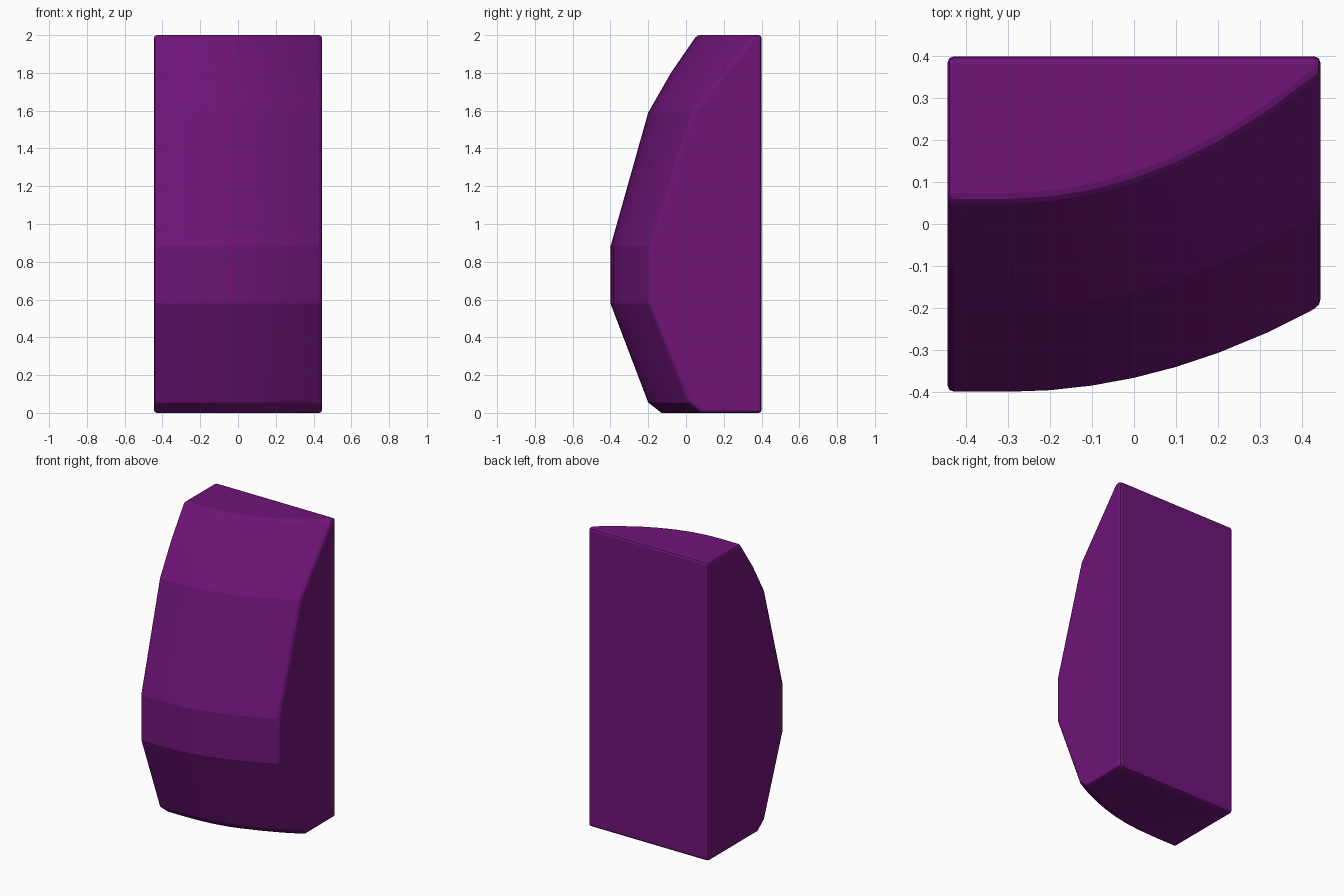
import bpy, bmesh, math

if "Cube" in bpy.data.objects:
    bpy.data.objects.remove(bpy.data.objects["Cube"])

# Front profile: (z, y at the left side, y at the right side)
PROFILE = [(0.0, -0.13, 0.08), (0.055, -0.20, 0.015), (0.58, -0.40, -0.195),
           (0.88, -0.40, -0.195), (1.59, -0.20, 0.03), (1.8, -0.08, 0.2),
           (2.0, 0.058, 0.362)]
X0, X1, BACK = -0.445, 0.445, 0.40
XS = [X0, -0.3, -0.2, -0.1, 0.0, 0.1, 0.2, 0.32, X1]


def sweep(x):
    """How far the front has curved back at x (0 left, 1 right)."""
    return max(0.0, (x + 0.3) / (X1 + 0.3)) ** 2


# Curved front swept across the width
bm = bmesh.new()
grid = [[bm.verts.new((x, a + (b - a) * sweep(x), z)) for z, a, b in PROFILE] for x in XS]
for c0, c1 in zip(grid, grid[1:]):
    for j in range(len(PROFILE) - 1):
        bm.faces.new((c0[j], c1[j], c1[j + 1], c0[j + 1]))

# Flat back, sides, bottom and top
lb, lt, rb, rt = [bm.verts.new((x, BACK, z)) for x in (X0, X1) for z in (0, 2)]
bm.faces.new((lb, lt, rt, rb))
bm.faces.new(grid[0] + [lt, lb])
bm.faces.new(grid[-1] + [rt, rb])
bm.faces.new([c[0] for c in grid] + [rb, lb])
bm.faces.new([c[-1] for c in grid] + [rt, lt])
bmesh.ops.recalc_face_normals(bm, faces=bm.faces)

mesh = bpy.data.meshes.new("curved_block")
bm.to_mesh(mesh)
bm.free()
block = bpy.data.objects.new("curved_block", mesh)
bpy.context.collection.objects.link(block)

# Softened outer edges
bevel = block.modifiers.new("soft_edges", 'BEVEL')
bevel.width = 0.016
bevel.segments = 2
bevel.limit_method = 'ANGLE'
bevel.angle_limit = math.radians(40)
bevel.use_clamp_overlap = False
bpy.context.view_layer.objects.active = block
block.select_set(True)
bpy.ops.object.modifier_apply(modifier=bevel.name)
bpy.ops.object.shade_smooth_by_angle(angle=math.radians(14))

# Purple material
mat = bpy.data.materials.new("purple")
mat.diffuse_color = (0.16, 0.007, 0.19, 1)
mat.use_nodes = True
mat.node_tree.nodes["Principled BSDF"].inputs["Base Color"].default_value = mat.diffuse_color
mesh.materials.append(mat)
